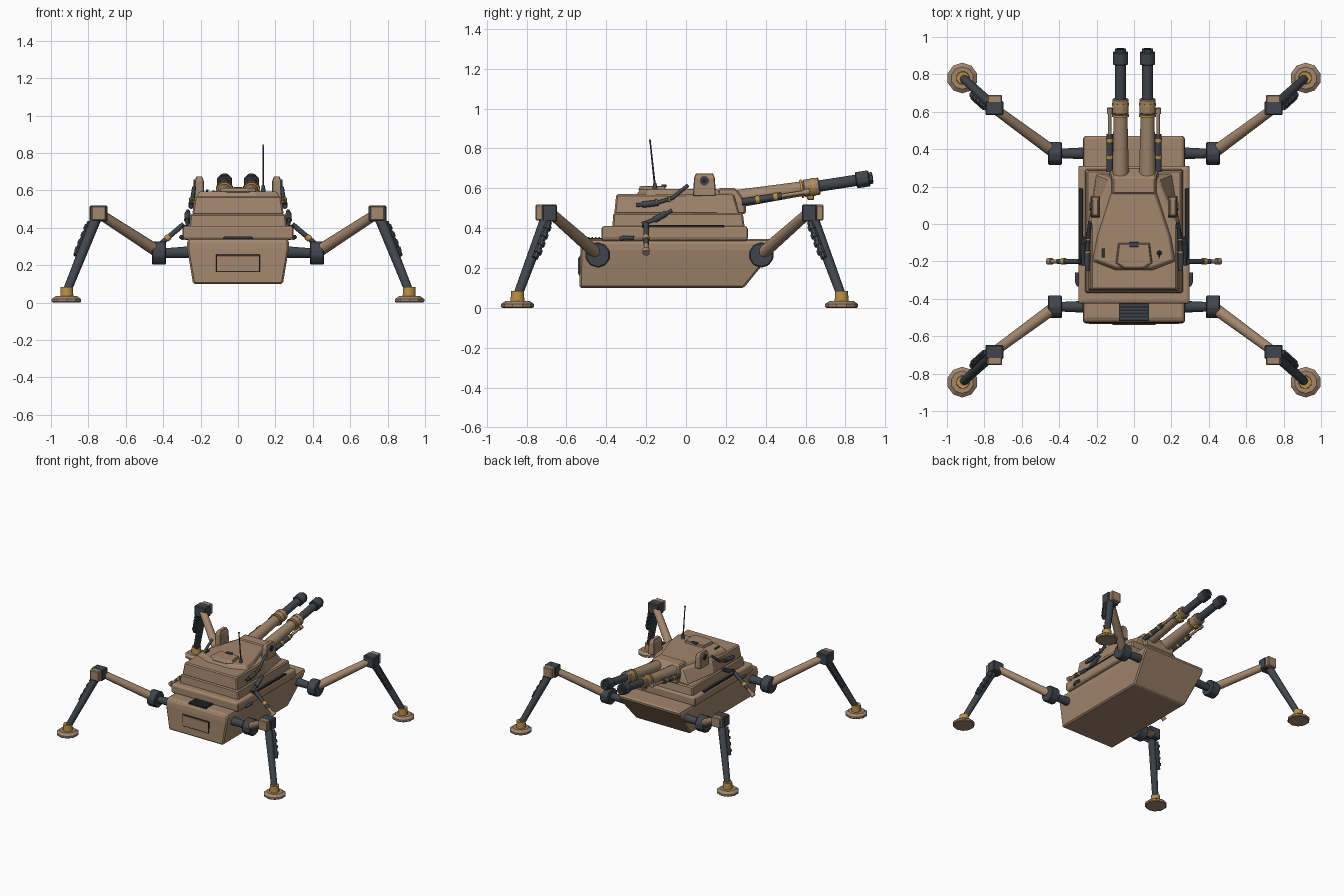
import bpy, math
from mathutils import Vector

if "Cube" in bpy.data.objects:
    bpy.data.objects.remove(bpy.data.objects["Cube"], do_unlink=True)


def material(name, rgb):
    m = bpy.data.materials.new(name)
    m.use_nodes = True
    m.diffuse_color = (*rgb, 1)
    m.node_tree.nodes["Principled BSDF"].inputs["Base Color"].default_value = (*rgb, 1)
    return m


TAN = material("desert tan", (0.36, 0.24, 0.155))
DARK = material("gunmetal", (0.052, 0.062, 0.074))
AMBER = material("amber metal", (0.5, 0.29, 0.06))
BLACK = material("vent black", (0.02, 0.021, 0.024))


def make(name, verts, faces, mat, bevel=0.0, smooth=False):
    me = bpy.data.meshes.new(name)
    me.from_pydata(verts, [], faces)
    me.materials.append(mat)
    ob = bpy.data.objects.new(name, me)
    bpy.context.collection.objects.link(ob)
    if bevel:
        b = ob.modifiers.new("edge bevel", 'BEVEL')
        b.width, b.segments, b.limit_method = bevel, 1, 'ANGLE'
    if smooth:
        bpy.ops.object.select_all(action='DESELECT')
        ob.select_set(True)
        bpy.context.view_layer.objects.active = ob
        bpy.ops.object.shade_smooth_by_angle(angle=math.radians(35))
    return ob


def loft(name, rings, mat, bevel=0.0, smooth=False):
    """Skin equal-length rings of points and cap both ends."""
    n = len(rings[0])
    faces = [(k * n + i, k * n + (i + 1) % n, (k + 1) * n + (i + 1) % n, (k + 1) * n + i)
             for k in range(len(rings) - 1) for i in range(n)]
    faces += [tuple(reversed(range(n))), tuple(range(n * (len(rings) - 1), n * len(rings)))]
    return make(name, [p for r in rings for p in r], faces, mat, bevel, smooth)


def slab(name, sections, mat, bevel=0.008, x=0):
    """Stack of rectangles given as (z, half width, y back, y front)."""
    return loft(name, [[(x - w, a, z), (x + w, a, z), (x + w, b, z), (x - w, b, z)]
                       for z, w, a, b in sections], mat, bevel)


def prism(name, levels, mat, bevel=0.008):
    """Symmetric outlines given as (z, right half from back to front)."""
    return loft(name, [[(x, y, z) for x, y in half] + [(-x, y, z) for x, y in reversed(half)]
                       for z, half in levels], mat, bevel)


def box(name, centre, size, mat, bevel=0.006):
    (x, y, z), (sx, sy, sz) = centre, size
    return slab(name, [(z + h * sz / 2, sx / 2, y - sy / 2, y + sy / 2) for h in (-1, 1)], mat, bevel, x)


def turned(name, p, q, profile, mat, sides=12, smooth=True, bevel=0.0):
    """Turned part from p to q; profile is (fraction along, radius)."""
    p, q = Vector(p), Vector(q)
    turn = (q - p).to_track_quat('Z', 'Y')
    rings = []
    for t, r in profile:
        angles = [2 * math.pi * (i + 0.5) / sides for i in range(sides)]
        rings.append([p.lerp(q, t) + turn @ Vector((r * math.cos(a), r * math.sin(a), 0)) for a in angles])
    return loft(name, rings, mat, bevel, smooth)


def tube(name, p, q, r, mat, r2=None, **kw):
    return turned(name, p, q, [(0, r), (1, r2 or r)], mat, **kw)


def hose(name, points, r, mat):
    cu = bpy.data.curves.new(name, 'CURVE')
    cu.dimensions, cu.bevel_depth, cu.bevel_resolution, cu.use_fill_caps = '3D', r, 1, True
    sp = cu.splines.new('POLY')
    sp.points.add(len(points) - 1)
    for pt, co in zip(sp.points, points):
        pt.co = (*co, 1)
    cu.materials.append(mat)
    ob = bpy.data.objects.new(name, cu)
    bpy.context.collection.objects.link(ob)


# Hull and stacked superstructure
slab("hull", [(0.10, 0.24, -0.535, 0.29), (0.29, 0.272, -0.53, 0.445),
              (0.33, 0.272, -0.525, 0.475), (0.345, 0.262, -0.51, 0.465)], TAN, 0.01)
slab("deck", [(0.335, 0.285, -0.42, 0.305), (0.35, 0.297, -0.425, 0.31),
              (0.40, 0.297, -0.425, 0.31), (0.41, 0.287, -0.415, 0.30)], TAN, 0.005)
slab("turret_ring", [(0.40, 0.262, -0.37, 0.295), (0.475, 0.255, -0.365, 0.285)], TAN)
prism("turret", [(0.47, [(0.245, -0.36), (0.245, 0.0), (0.205, 0.27)]),
                 (0.57, [(0.23, -0.35), (0.23, 0.0), (0.13, 0.24)])], TAN)
prism("roof_plate", [(0.565, [(0.10, -0.25), (0.225, -0.2), (0.2, -0.07), (0.12, 0.18)]),
                     (0.595, [(0.09, -0.23), (0.205, -0.19), (0.185, -0.07), (0.11, 0.16)])], TAN, 0.005)
prism("hatch", [(0.59, [(0.055, -0.24), (0.10, -0.21), (0.085, -0.10)]),
                (0.612, [(0.05, -0.23), (0.092, -0.205), (0.08, -0.105)])], TAN, 0.004)
box("hatch_sight", (0, -0.11, 0.612), (0.05, 0.025, 0.014), DARK, 0.002)
box("hatch_rail", (-0.165, -0.155, 0.6), (0.012, 0.05, 0.012), DARK, 0.002)
slab("mantlet", [(0.47, 0.13, 0.16, 0.3), (0.53, 0.13, 0.16, 0.3), (0.6, 0.115, 0.16, 0.25)], TAN)

# Rear access panel: dark border plate with a tan cover
box("rear_panel_border", (0, -0.533, 0.21), (0.236, 0.01, 0.094), BLACK, 0.002)
box("rear_panel", (0, -0.536, 0.21), (0.226, 0.01, 0.084), TAN, 0.002)

# Rear engine vent
box("vent_bed", (0, -0.47, 0.345), (0.16, 0.09, 0.008), BLACK, 0)
for i in range(5):
    box("vent_slat", (0, -0.505 + i * 0.0175, 0.351), (0.15, 0.009, 0.008), DARK, 0)

# Antenna
tube("antenna_base", (0.135, -0.155, 0.59), (0.135, -0.157, 0.625), 0.014, DARK, 0.009)
tube("antenna", (0.135, -0.157, 0.62), (0.135, -0.18, 0.835), 0.005, DARK, 0.0035, sides=6)
tube("antenna_tip", (0.135, -0.18, 0.833), (0.135, -0.181, 0.845), 0.006, AMBER, sides=6)

for s in (1, -1):
    # Main gun, built along its raised axis
    def axis(y, x=0.072, lift=0.0):
        return (s * x, y, 0.515 + lift + 0.155 * (y - 0.05))

    tube("gun_sleeve", axis(0.2), axis(0.6), 0.047, TAN, 0.037, sides=16)
    tube("gun_collar", axis(0.59), axis(0.67), 0.045, TAN, bevel=0.005, smooth=False)
    for y in (0.575, 0.632):
        tube("gun_collar_band", axis(y), axis(y + 0.012), 0.0475, AMBER, sides=12)
    box("collar_lug", (s * 0.072, 0.625, 0.557), (0.03, 0.035, 0.03), AMBER, 0.004)
    tube("gun_barrel", axis(0.66), axis(0.87), 0.029, DARK, sides=16)
    tube("muzzle_brake", axis(0.852), axis(0.92), 0.044, DARK, sides=8, smooth=False, bevel=0.005)
    tube("muzzle_end", axis(0.915), axis(0.936), 0.032, DARK, sides=8, smooth=False)
    tube("muzzle_bore", axis(0.935), axis(0.938), 0.02, BLACK)

    # Coaxial gun beside it
    tube("coaxial_gun", axis(0.28, 0.13, -0.02), axis(0.48, 0.13, -0.02), 0.018, DARK)
    for y in (0.35, 0.44):
        tube("coaxial_band", axis(y, 0.13, -0.02), axis(y + 0.018, 0.13, -0.02), 0.021, AMBER)
    tube("coaxial_barrel", axis(0.48, 0.13, -0.02), axis(0.62, 0.13, -0.02), 0.01, TAN)
    tube("coaxial_tip", axis(0.59, 0.13, -0.02), axis(0.62, 0.13, -0.02), 0.016, TAN)

    # Sight pod with side lens
    slab("sight_pod", [(0.56, 0.026, 0.035, 0.15), (0.65, 0.024, 0.04, 0.145),
                       (0.675, 0.016, 0.05, 0.135)], TAN, 0.004, s * 0.207)
    tube("sight_lens", (s * 0.225, 0.092, 0.637), (s * 0.237, 0.092, 0.637), 0.024, DARK, sides=8, smooth=False)
    tube("sight_glass", (s * 0.236, 0.092, 0.637), (s * 0.239, 0.092, 0.637), 0.013, BLACK, sides=8)

    # Deck side strip, hoses and latch
    box("deck_strip", (s * 0.285, -0.015, 0.409), (0.022, 0.41, 0.014), BLACK, 0.002)
    hose("upper_hose", [(s * 0.25, -0.25, 0.515), (s * 0.25, -0.15, 0.525),
                        (s * 0.245, -0.07, 0.55), (s * 0.235, 0.01, 0.615)], 0.011, DARK)
    tube("upper_hose_sleeve", (s * 0.25, -0.22, 0.517), (s * 0.25, -0.14, 0.527), 0.016, DARK)
    for y in (-0.15, -0.085):
        box("hose_clip", (s * 0.247, y, 0.53 if y < -0.1 else 0.546), (0.03, 0.012, 0.03), AMBER, 0.002)
    hose("lower_hose", [(s * 0.27, -0.22, 0.42), (s * 0.272, -0.15, 0.445),
                        (s * 0.268, -0.07, 0.49)], 0.011, DARK)
    tube("lower_hose_sleeve", (s * 0.272, -0.16, 0.44), (s * 0.27, -0.1, 0.475), 0.016, DARK)
    hose("deck_latch", [(s * 0.295, -0.33, 0.345), (s * 0.304, -0.31, 0.352),
                        (s * 0.304, -0.26, 0.35)], 0.011, DARK)

    # Downward side gun
    a, b = Vector((s * 0.29, -0.2, 0.42)), Vector((s * 0.46, -0.2, 0.275))
    tube("side_gun", a, a.lerp(b, 0.7), 0.014, DARK)
    tube("side_gun_band", a.lerp(b, 0.45), a.lerp(b, 0.55), 0.018, AMBER)
    tube("side_gun_barrel", a.lerp(b, 0.68), b, 0.011, TAN)
    tube("side_gun_tip", a.lerp(b, 0.88), b, 0.018, TAN)

    # Four legs, mirrored about the hull's leg line
    for f in (1, -1):
        def at(x, y, z):
            return (s * x, f * y - 0.0325, z)

        tube("hip_axle", at(0.24, 0.41, 0.27), at(0.40, 0.41, 0.265), 0.034, DARK, 0.026)
        tube("hip_joint", at(0.385, 0.41, 0.265), at(0.46, 0.41, 0.265), 0.064, DARK,
             sides=10, smooth=False, bevel=0.006)
        tube("upper_leg", at(0.42, 0.41, 0.268), at(0.74, 0.645, 0.475), 0.033, TAN, 0.027)
        box("knee_joint", at(0.747, 0.652, 0.476), (0.096, 0.075, 0.086), DARK)
        box("knee_cap", at(0.745, 0.7, 0.478), (0.08, 0.045, 0.08), TAN)
        tube("lower_leg", at(0.755, 0.665, 0.46), at(0.915, 0.813, 0.06), 0.029, DARK, 0.023)
        tube("leg_piston", at(0.79, 0.655, 0.43), at(0.866, 0.725, 0.25), 0.017, DARK, sides=8)
        for t in range(4):
            k = t / 4
            p = Vector(at(0.8 + 0.066 * k, 0.66 + 0.06 * k, 0.41 - 0.16 * k))
            tube("piston_rib", p, p + Vector((s * 0.008, f * 0.007, -0.018)), 0.021, DARK, sides=8, smooth=False)
        tube("ankle", at(0.915, 0.813, 0.025), at(0.915, 0.813, 0.085), 0.036, AMBER, 0.034)
        turned("foot_pad", at(0.918, 0.813, 0.0), at(0.918, 0.813, 0.035),
               [(0, 0.076), (0.15, 0.082), (0.55, 0.082), (1, 0.06)], TAN, sides=10, smooth=False)
